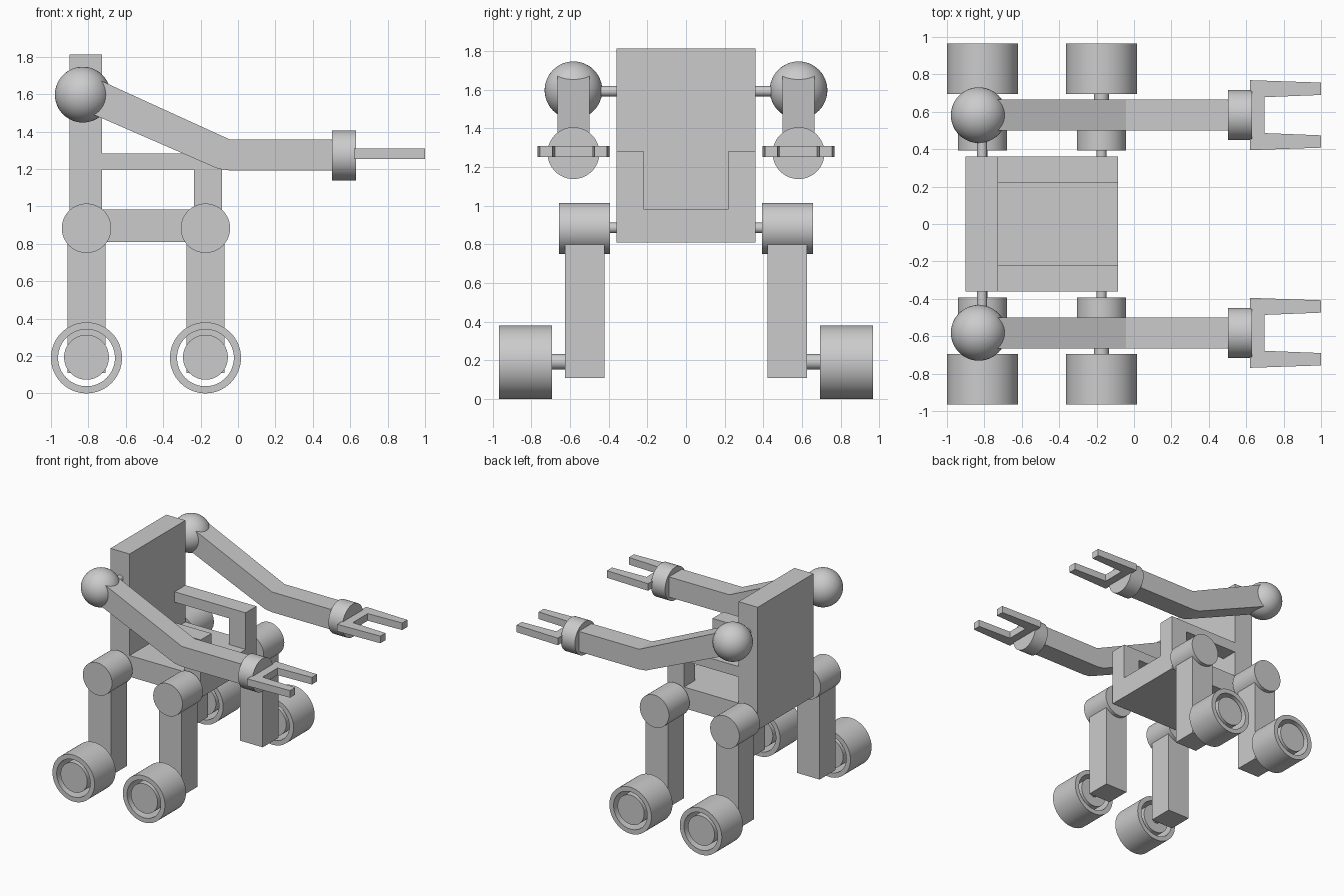
import bpy, bmesh, math
from mathutils import Matrix, Vector

if "Cube" in bpy.data.objects:
    bpy.data.objects.remove(bpy.data.objects["Cube"])


def finish(name, bm, smooth=False):
    bmesh.ops.recalc_face_normals(bm, faces=bm.faces)
    me = bpy.data.meshes.new(name)
    bm.to_mesh(me)
    bm.free()
    ob = bpy.data.objects.new(name, me)
    bpy.context.collection.objects.link(ob)
    if smooth:
        bpy.ops.object.select_all(action='DESELECT')
        ob.select_set(True)
        bpy.context.view_layer.objects.active = ob
        bpy.ops.object.shade_smooth_by_angle(angle=math.radians(35))
    return ob


def box(name, x, y, z):
    bm = bmesh.new()
    lo, hi = zip(x, y, z)
    size = [abs(b - a) for a, b in zip(lo, hi)]
    mid = (Vector(lo) + Vector(hi)) / 2
    bmesh.ops.create_cube(bm, size=1, matrix=Matrix.Translation(mid) @ Matrix.Diagonal((*size, 1)))
    return finish(name, bm)


def rod(name, a, b, r):
    """Cylinder between two points."""
    a, b = Vector(a), Vector(b)
    rot = (b - a).to_track_quat('Z', 'Y').to_matrix().to_4x4()
    bm = bmesh.new()
    bmesh.ops.create_cone(bm, cap_ends=True, segments=64, radius1=r, radius2=r,
                          depth=(b - a).length, matrix=Matrix.Translation((a + b) / 2) @ rot)
    return finish(name, bm, True)


def prism(name, pts, move):
    """Extrude a closed 3D outline along a vector."""
    bm = bmesh.new()
    face = bm.faces.new([bm.verts.new(p) for p in pts])
    ext = bmesh.ops.extrude_face_region(bm, geom=[face])
    bmesh.ops.translate(bm, vec=move, verts=[v for v in ext['geom'] if isinstance(v, bmesh.types.BMVert)])
    return finish(name, bm)


def tube(name, x, z, y0, y1, r_in, r_out):
    """Open ring around a y axis, spun from a rectangular section."""
    bm = bmesh.new()
    section = [(r_in, y0), (r_out, y0), (r_out, y1), (r_in, y1)]
    vs = [bm.verts.new((x + r, y, z)) for r, y in section]
    es = [bm.edges.new((vs[i], vs[(i + 1) % 4])) for i in range(4)]
    bmesh.ops.spin(bm, geom=vs + es, cent=(x, 0, z), axis=(0, 1, 0), angle=math.tau, steps=64)
    bmesh.ops.remove_doubles(bm, verts=bm.verts, dist=1e-5)
    return finish(name, bm, True)


# Chair body
box("backrest", (-0.90, -0.727), (-0.36, 0.36), (0.81, 1.812))
box("seat", (-0.727, -0.085), (-0.36, 0.36), (0.81, 0.983))

for s, side in ((-1, "right"), (1, "left")):
    # Armrest frame
    prism(f"armrest_{side}",
          [(x, s * 0.22, z) for x, z in ((-0.727, 1.197), (-0.235, 1.197), (-0.235, 0.983),
                                         (-0.085, 0.983), (-0.085, 1.282), (-0.727, 1.282))],
          (0, s * 0.14, 0))

    # Shoulder
    ac = s * 0.582
    rod(f"shoulder_axle_{side}", (-0.812, s * 0.35, 1.592), (-0.812, s * 0.46, 1.592), 0.027)
    bm = bmesh.new()
    bmesh.ops.create_uvsphere(bm, u_segments=48, v_segments=24, radius=0.149,
                              matrix=Matrix.Translation((-0.83, ac, 1.597)))
    finish(f"shoulder_ball_{side}", bm, True)

    # Bent arm
    prism(f"upper_arm_{side}",
          [(x, ac - 0.083, z) for x, z in ((-0.78, 1.693), (-0.043, 1.357), (-0.043, 1.192),
                                           (-0.105, 1.2), (-0.824, 1.513))], (0, 0.166, 0))
    box(f"forearm_{side}", (-0.043, 0.51), (ac - 0.083, ac + 0.083), (1.192, 1.357))

    # Wrist and two-pronged gripper
    rod(f"wrist_{side}", (0.503, ac, 1.272), (0.63, ac, 1.272), 0.134)
    half = [(0.62, 0.187), (1.0, 0.174), (1.0, 0.108), (0.697, 0.096)]
    outline = half + [(x, -y) for x, y in reversed(half)]
    prism(f"gripper_{side}", [(x, ac + y, 1.252) for x, y in outline], (0, 0, 0.058))

    # Legs with hips and wheels
    for end, x in (("back", -0.81), ("front", -0.174)):
        tag = f"{end}_{side}"
        rod(f"hip_axle_{tag}", (x, s * 0.35, 0.885), (x, s * 0.40, 0.885), 0.027)
        rod(f"hip_{tag}", (x, s * 0.392, 0.883), (x, s * 0.657, 0.883), 0.132)
        box(f"leg_{tag}", (x - 0.102, x + 0.102), (s * 0.422, s * 0.625), (0.11, 0.85))
        rod(f"wheel_axle_{tag}", (x, s * 0.61, 0.193), (x, s * 0.72, 0.193), 0.04)
        tube(f"tyre_{tag}", x, 0.19, s * 0.694, s * 0.966, 0.152, 0.19)
        rod(f"hub_{tag}", (x, s * 0.70, 0.193), (x, s * 0.96, 0.193), 0.12)
